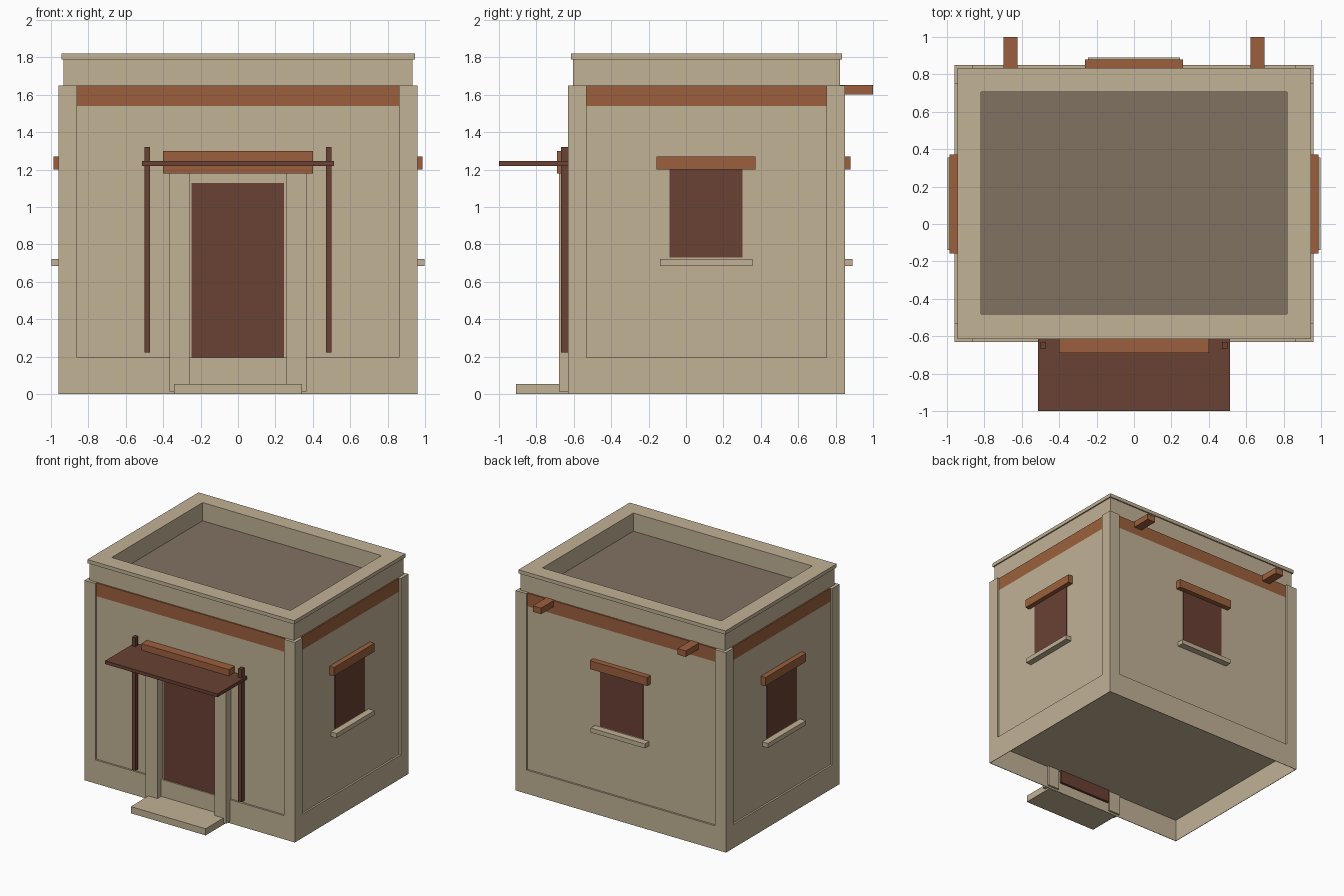
import bpy
import bmesh

old = bpy.data.objects.get("Cube")
if old:
    bpy.data.objects.remove(old, do_unlink=True)


def material(name, rgb):
    m = bpy.data.materials.new(name)
    m.use_nodes = True
    m.diffuse_color = (*rgb, 1)
    m.node_tree.nodes["Principled BSDF"].inputs["Base Color"].default_value = (*rgb, 1)
    return m


ADOBE = material("adobe_tan", (0.54, 0.445, 0.305))
ROOF = material("roof_earth", (0.216, 0.171, 0.12))
WOOD = material("warm_wood", (0.335, 0.118, 0.047))
DARK = material("dark_wood", (0.143, 0.053, 0.033))


def finish(name, bm, mat):
    bmesh.ops.recalc_face_normals(bm, faces=bm.faces)
    mesh = bpy.data.meshes.new(name)
    bm.to_mesh(mesh)
    bm.free()
    mesh.materials.append(mat)
    ob = bpy.data.objects.new(name, mesh)
    bpy.context.collection.objects.link(ob)
    return ob


def box(name, mat, x, y, z):
    """Box from (min, max) ranges on each axis."""
    bm = bmesh.new()
    bmesh.ops.create_cube(bm, size=1)
    for v in bm.verts:
        for i, (lo, hi) in enumerate((x, y, z)):
            v.co[i] = hi if v.co[i] > 0 else lo
    return finish(name, bm, mat)


def ring(name, mat, outer, inner, z):
    """Rectangular frame; outer and inner are (half width, front y, back y)."""
    bm = bmesh.new()
    loops = []
    for w, y0, y1 in (outer, inner):
        for h in z:
            loops.append([bm.verts.new((px, py, h)) for px, py in
                          ((-w, y0), (w, y0), (w, y1), (-w, y1))])
    ob, ot, ib, it = loops
    for a, b in ((ob, ot), (ot, it), (it, ib), (ib, ob)):
        for i in range(4):
            j = (i + 1) % 4
            bm.faces.new((a[i], a[j], b[j], b[i]))
    return finish(name, bm, mat)


# Main footprint, as half width, front y and back y
W, F, B = 0.96, -0.63, 0.85


def inset(d):
    return (W - d, F + d, B - d)


def block(name, mat, d, z):
    """Solid box over the footprint, inset by d."""
    box(name, mat, (d - W, W - d), (F + d, B - d), z)


HOLE = (0.817, -0.48, 0.705)
PLINTH = 0.195

# Walls: hollow plinth with a closed top, recessed core, corner piers
ring("plinth", ADOBE, inset(0), inset(0.004), (0, PLINTH))
block("plinth_top", ADOBE, 0.002, (PLINTH - 0.008, PLINTH))
block("wall_core", ADOBE, 0.015, (PLINTH, 1.54))
for sx, side in ((-1, "right"), (1, "left")):
    xs = sorted((sx * W, sx * (W - 0.098)))
    box("front_pier_" + side, ADOBE, xs, (F, F + 0.098), (PLINTH, 1.65))
    box("back_pier_" + side, ADOBE, xs, (B - 0.098, B), (PLINTH, 1.65))

# Wooden band, parapet, coping and sunken roof
block("wood_band", WOOD, 0.015, (1.54, 1.649))
ring("parapet", ADOBE, inset(0.026), HOLE, (1.64, 1.79))
ring("coping", ADOBE, inset(0.015), HOLE, (1.79, 1.82))
box("roof_deck", ROOF, (-HOLE[0], HOLE[0]), HOLE[1:], (1.64, 1.67))

# Parts that come in left and right pairs
for sx, side in ((-1, "right"), (1, "left")):
    def span(a, b):
        return sorted((sx * a, sx * b))
    # Roof beam at the back
    box("roof_beam_" + side, WOOD, span(0.623, 0.698), (0.8, 1.0), (1.602, 1.652))
    # Side window
    box("window_pane_" + side, DARK, span(0.93, 0.95), (-0.088, 0.302), (0.73, 1.2))
    box("window_lintel_" + side, WOOD, span(0.93, 0.987), (-0.157, 0.371), (1.2, 1.27))
    box("window_sill_" + side, ADOBE, span(0.93, 0.997), (-0.14, 0.355), (0.685, 0.722))
    # Door jamb and awning post
    box("door_jamb_" + side, ADOBE, span(0.26, 0.367), (-0.68, -0.61), (0.015, 1.18))
    box("awning_post_" + side, DARK, span(0.47, 0.5), (-0.668, -0.632), (0.223, 1.32))

# Back window
box("window_pane_back", DARK, (-0.195, 0.195), (0.8, 0.84), (0.73, 1.2))
box("window_lintel_back", WOOD, (-0.262, 0.262), (0.8, 0.88), (1.2, 1.27))
box("window_sill_back", ADOBE, (-0.247, 0.247), (0.8, 0.89), (0.685, 0.722))

# Door, lintel, step and awning
box("door", DARK, (-0.248, 0.245), (F + 0.01, F + 0.03), (0.08, 1.13))
box("door_lintel", WOOD, (-0.4, 0.4), (-0.69, -0.6), (1.18, 1.3))
box("door_step", ADOBE, (-0.342, 0.342), (-0.91, -0.632), (0, 0.055))
box("awning_board", DARK, (-0.513, 0.513), (-1.0, -0.61), (1.22, 1.247))
